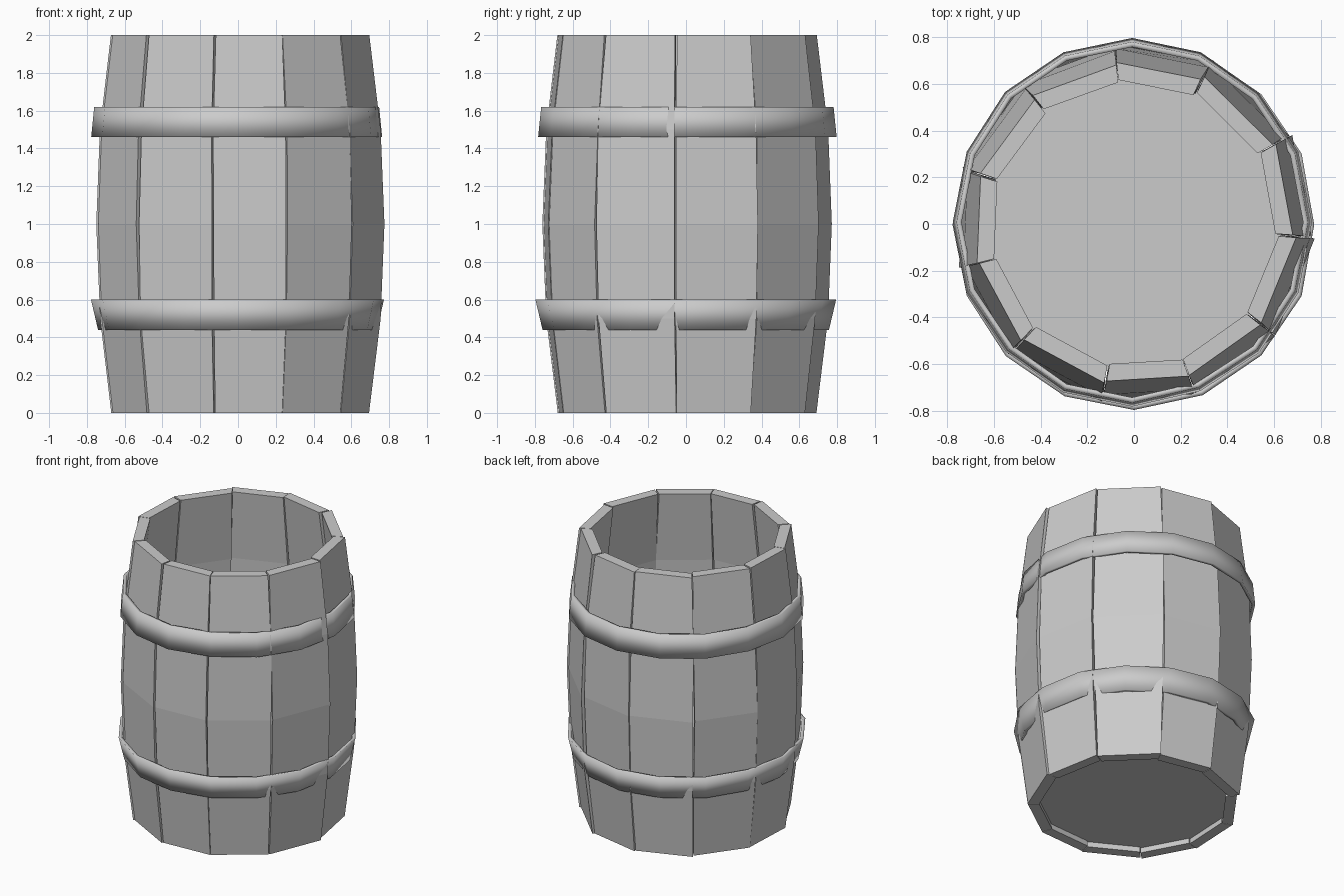
import bpy, bmesh, math, random

if "Cube" in bpy.data.objects:
    bpy.data.objects.remove(bpy.data.objects["Cube"])

random.seed(4)

# Outer barrel profile: (z, radius at the stave corners)
PROFILE = [(0.0, 0.690), (0.5, 0.752), (1.0, 0.772), (1.5, 0.752), (2.0, 0.692)]
THICK = 0.075
# Seams between the eleven hand-cut staves, in degrees
SEAMS = [-134, -100.5, -70.5, -38.5, -4.5, 29.5, 64.5, 96, 128.5, 162, 194]


def make_object(name, bm):
    bmesh.ops.recalc_face_normals(bm, faces=bm.faces)
    mesh = bpy.data.meshes.new(name)
    bm.to_mesh(mesh)
    bm.free()
    ob = bpy.data.objects.new(name, mesh)
    bpy.context.collection.objects.link(ob)
    return ob


def polar(r, a, z):
    return (r * math.cos(a), r * math.sin(a), z)


def stave(name, a0, a1):
    """Closed curved plank; its far edge stands slightly proud of the next one."""
    bm = bmesh.new()
    rings = []
    start_lift = random.uniform(-0.010, 0.0)
    end_lift = random.uniform(0.0, 0.010)
    for z, r in PROFILE:
        b0 = a0 + 0.008 + random.uniform(-0.006, 0.006)
        b1 = a1 + random.uniform(-0.006, 0.006)
        r0, r1 = r + start_lift, r + end_lift
        corners = [(r0, b0), (r1, b1), (r1 - THICK, b1), (r0 - THICK, b0)]
        rings.append([bm.verts.new(polar(cr, ca, z)) for cr, ca in corners])
    for lo, hi in zip(rings, rings[1:]):
        for i in range(4):
            j = (i + 1) % 4
            bm.faces.new((lo[i], lo[j], hi[j], hi[i]))
    bm.faces.new(rings[0])
    bm.faces.new(rings[-1])
    return make_object(name, bm)


def hoop(name, z0, z1, r0, r1, cx, cy, sides=16, thick=0.022):
    """Slanted smooth band with a thin rectangular section."""
    bm = bmesh.new()
    rings = []
    for k in range(sides):
        a = 2 * math.pi * k / sides
        w = random.uniform(-0.004, 0.004)
        section = [(r0, z0), (r1, z1), (r1 - thick, z1), (r0 - thick, z0)]
        ring = []
        for r, z in section:
            x, y, zz = polar(r + w, a, z)
            ring.append(bm.verts.new((x + cx, y * 1.025 + cy, zz)))
        rings.append(ring)
    for k in range(sides):
        lo, hi = rings[k], rings[(k + 1) % sides]
        for i in range(4):
            j = (i + 1) % 4
            bm.faces.new((lo[i], lo[j], hi[j], hi[i]))
    for f in bm.faces:
        f.smooth = True
    return make_object(name, bm)


# Staves
for i, deg in enumerate(SEAMS):
    nxt = SEAMS[i + 1] if i < 10 else SEAMS[0] + 360
    stave(f"stave_{i + 1}", math.radians(deg), math.radians(nxt))

# Recessed bottom board
bm = bmesh.new()
low = [bm.verts.new(polar(0.64, math.radians(d), 0.04)) for d in SEAMS]
top = [bm.verts.new(polar(0.64, math.radians(d), 0.09)) for d in SEAMS]
bm.faces.new(low)
bm.faces.new(top)
for i in range(len(low)):
    j = (i + 1) % len(low)
    bm.faces.new((low[i], low[j], top[j], top[i]))
make_object("bottom_board", bm)

# Hoops
hoop("lower_hoop", 0.44, 0.60, 0.738, 0.775, 0.0, -0.003)
hoop("upper_hoop", 1.46, 1.62, 0.768, 0.752, -0.008, 0.008)
